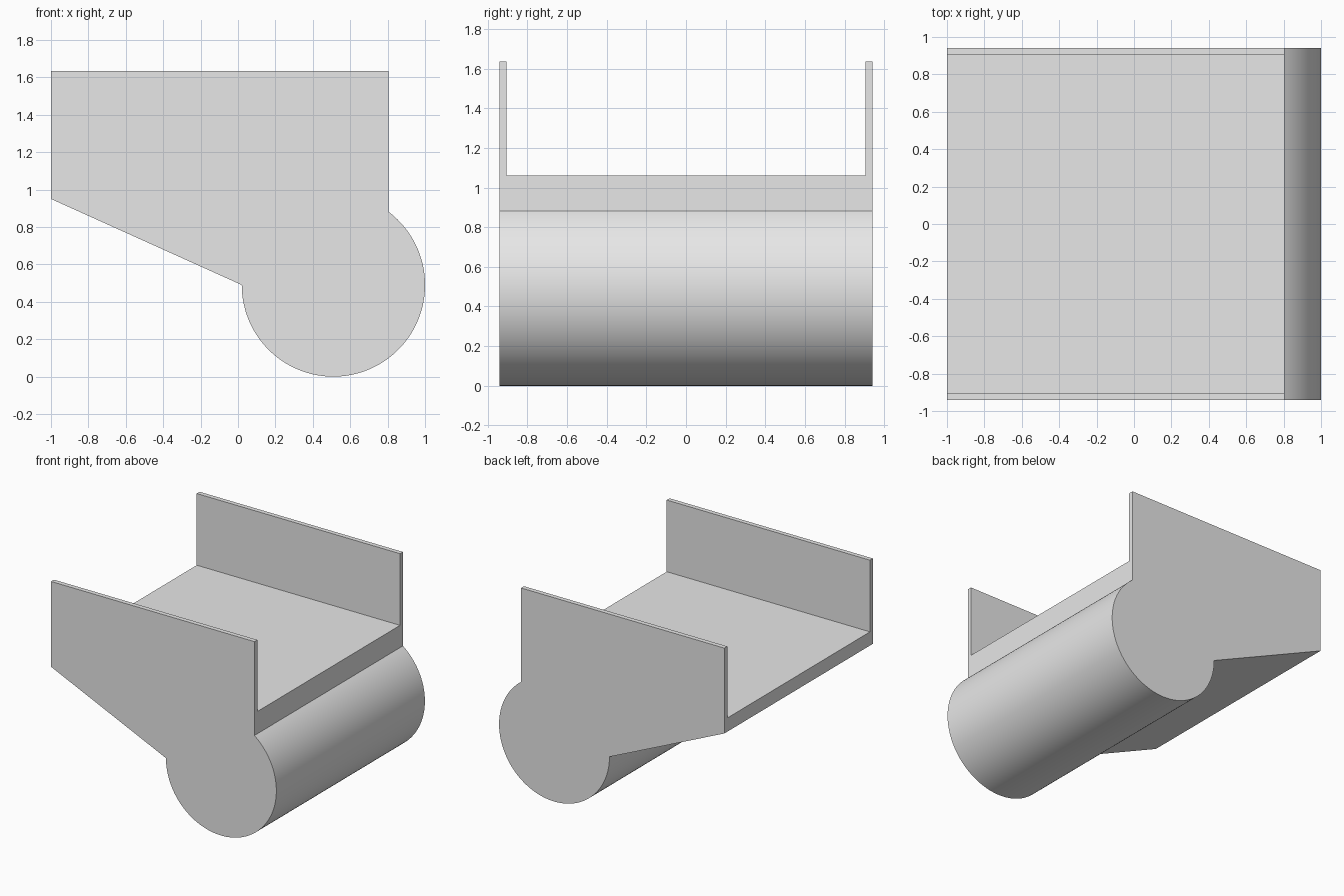
import bpy, bmesh, math
from mathutils import Vector

cube = bpy.data.objects.get("Cube")
if cube:
    bpy.data.objects.remove(cube, do_unlink=True)

HALF_WIDTH = 0.942
WALL_INNER = 0.905
BACK_X, FRONT_X = -1.0, 0.805
FLOOR_Z, WALL_TOP = 1.06, 1.635
CENTRE_X, RADIUS = 0.51, 0.49
ARC_STEPS = 96

# Plain grey material
grey = bpy.data.materials.new("plain grey")
grey.use_nodes = True
colour = (0.8, 0.8, 0.8, 1)
grey.diffuse_color = colour
grey.node_tree.nodes["Principled BSDF"].inputs["Base Color"].default_value = colour

# Side profile: floor, sloped underside, round roller housing
end_angle = 2 * math.pi + math.acos((FRONT_X - CENTRE_X) / RADIUS)
profile = [(FRONT_X, FLOOR_Z), (BACK_X, FLOOR_Z), (BACK_X, 0.95)]
for i in range(ARC_STEPS + 1):
    a = math.pi + (end_angle - math.pi) * i / ARC_STEPS
    profile.append((CENTRE_X + RADIUS * math.cos(a), RADIUS + RADIUS * math.sin(a)))

# Solid body
bm = bmesh.new()
side = bm.faces.new([bm.verts.new((x, -HALF_WIDTH, z)) for x, z in profile])
ext = bmesh.ops.extrude_face_region(bm, geom=[side], use_keep_orig=True)
verts = [v for v in ext["geom"] if isinstance(v, bmesh.types.BMVert)]
bmesh.ops.translate(bm, verts=verts, vec=(0, 2 * HALF_WIDTH, 0))
bmesh.ops.recalc_face_normals(bm, faces=bm.faces)

# Side walls raised from the outer strips of the floor
for y in (-WALL_INNER, WALL_INNER):
    bmesh.ops.bisect_plane(bm, geom=bm.verts[:] + bm.edges[:] + bm.faces[:],
                           plane_co=(0, y, 0), plane_no=(0, 1, 0))
strips = [f for f in bm.faces if f.normal.z > 0.99
          and abs(f.calc_center_median().y) > WALL_INNER
          and f.calc_center_median().z > FLOOR_Z - 0.01]
ext = bmesh.ops.extrude_face_region(bm, geom=strips)
verts = [v for v in ext["geom"] if isinstance(v, bmesh.types.BMVert)]
bmesh.ops.translate(bm, verts=verts, vec=Vector((0, 0, WALL_TOP - FLOOR_Z)))

# Merge flat neighbours back into clean faces
bmesh.ops.dissolve_limit(bm, angle_limit=math.radians(0.5),
                         verts=bm.verts[:], edges=bm.edges[:])
bmesh.ops.recalc_face_normals(bm, faces=bm.faces)

mesh = bpy.data.meshes.new("cradle_body")
bm.to_mesh(mesh)
bm.free()
mesh.materials.append(grey)
body = bpy.data.objects.new("cradle_body", mesh)
bpy.context.collection.objects.link(body)

# Smooth round housing with crisp edges
bpy.ops.object.select_all(action="DESELECT")
body.select_set(True)
bpy.context.view_layer.objects.active = body
bpy.ops.object.shade_smooth_by_angle(angle=math.radians(25))
